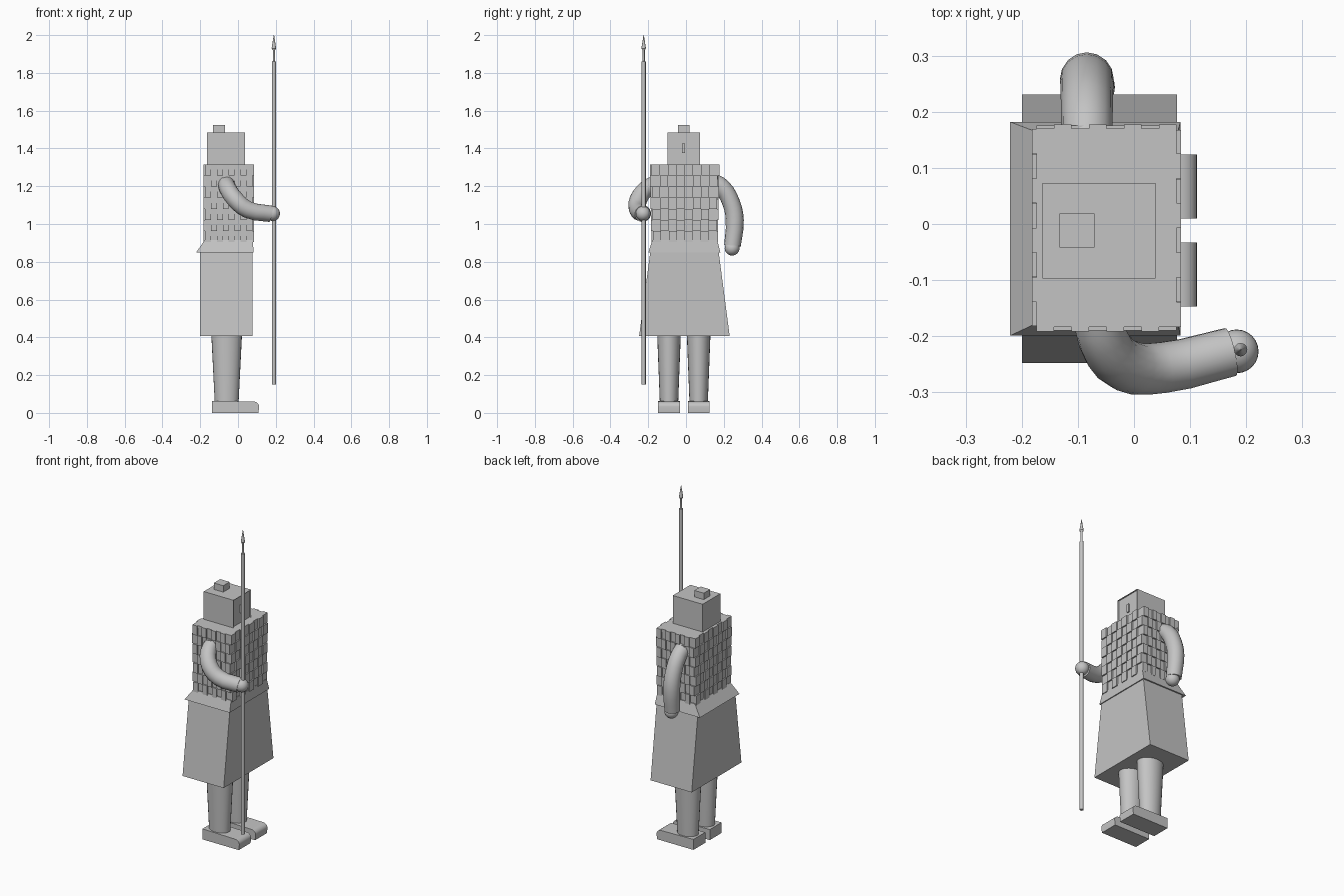
import bpy, bmesh, math
from mathutils import Vector

if "Cube" in bpy.data.objects:
    bpy.data.objects.remove(bpy.data.objects["Cube"])

clay = bpy.data.materials.new("grey clay")
clay.diffuse_color = (0.55, 0.55, 0.55, 1)
clay.use_nodes = True
clay.node_tree.nodes["Principled BSDF"].inputs["Base Color"].default_value = clay.diffuse_color


def finish(bm, name, smooth=False):
    bmesh.ops.recalc_face_normals(bm, faces=bm.faces)
    me = bpy.data.meshes.new(name)
    bm.to_mesh(me)
    bm.free()
    me.materials.append(clay)
    ob = bpy.data.objects.new(name, me)
    bpy.context.collection.objects.link(ob)
    if smooth:
        bpy.ops.object.select_all(action='DESELECT')
        ob.select_set(True)
        bpy.context.view_layer.objects.active = ob
        bpy.ops.object.shade_smooth_by_angle(angle=math.radians(35))
    return ob


def frustum(bm, low, high, z0, z1):
    """Tapered block; low and high are (x0, x1, y0, y1)."""
    rings = []
    for (x0, x1, y0, y1), z in ((low, z0), (high, z1)):
        rings.append([bm.verts.new((x, y, z)) for x, y in
                      ((x0, y0), (x1, y0), (x1, y1), (x0, y1))])
    a, b = rings
    faces = [bm.faces.new(a[::-1]), bm.faces.new(b)]
    for i in range(4):
        j = (i + 1) % 4
        faces.append(bm.faces.new((a[i], a[j], b[j], b[i])))
    return faces


def block(name, low, high, z0, z1):
    bm = bmesh.new()
    frustum(bm, low, high, z0, z1)
    return finish(bm, name)


def lathe(name, profile, x, y, sides, squash=1.0):
    """Stack of (radius, z) rings around a vertical axis, capped."""
    bm = bmesh.new()
    rings = [[bm.verts.new((x + r * math.cos(t), y + squash * r * math.sin(t), z))
              for t in (2 * math.pi * i / sides for i in range(sides))]
             for r, z in profile]
    for a, b in zip(rings, rings[1:]):
        for i in range(sides):
            j = (i + 1) % sides
            bm.faces.new((a[i], a[j], b[j], b[i]))
    bm.faces.new(rings[0][::-1])
    bm.faces.new(rings[-1])
    return finish(bm, name, True)


def tube(name, points):
    """Bent arm along a smooth path of (x, y, z, radius)."""
    cu = bpy.data.curves.new(name, 'CURVE')
    cu.dimensions = '3D'
    cu.bevel_depth = 1.0
    cu.bevel_resolution = 6
    cu.resolution_u = 3
    cu.use_fill_caps = True
    sp = cu.splines.new('BEZIER')
    sp.bezier_points.add(len(points) - 1)
    for bp, (x, y, z, r) in zip(sp.bezier_points, points):
        bp.co = (x, y, z)
        bp.radius = r
        bp.handle_left_type = bp.handle_right_type = 'AUTO'
    tmp = bpy.data.objects.new(name + "_path", cu)
    bpy.context.collection.objects.link(tmp)
    bpy.context.view_layer.update()
    me = bpy.data.meshes.new_from_object(
        tmp.evaluated_get(bpy.context.evaluated_depsgraph_get()))
    bpy.data.objects.remove(tmp)
    bm = bmesh.new()
    bm.from_mesh(me)
    bmesh.ops.remove_doubles(bm, verts=bm.verts, dist=1e-5)
    me.name = name + "_source"
    return finish(bm, name, True)


def ball(name, centre, r):
    bm = bmesh.new()
    bmesh.ops.create_uvsphere(bm, u_segments=24, v_segments=14, radius=r)
    bmesh.ops.translate(bm, verts=bm.verts, vec=centre)
    return finish(bm, name, True)


# feet with rounded toes, and tapered legs
for side, y in (("right", -0.09), ("left", 0.067)):
    lathe(side + "_leg", [(0.063, 0.055), (0.082, 0.43)], -0.06, y, 24, 0.77)
    outline = [(-0.137, 0), (0.108, 0)]
    outline += [(0.082 + 0.03 * math.cos(t), 0.033 + 0.027 * math.sin(t))
                for t in (math.radians(a) for a in range(0, 91, 15))]
    outline.append((-0.137, 0.064))
    bm = bmesh.new()
    base = bm.faces.new([bm.verts.new((x, y - 0.057, z)) for x, z in outline])
    out = bmesh.ops.extrude_face_region(bm, geom=[base])
    bmesh.ops.translate(bm, vec=(0, 0.114, 0),
                        verts=[v for v in out["geom"] if isinstance(v, bmesh.types.BMVert)])
    finish(bm, side + "_foot", True)

# robe skirt and the flared hem of the armour
block("skirt", (-0.2, 0.077, -0.248, 0.231), (-0.2, 0.077, -0.188, 0.172), 0.408, 0.86)
block("armour_hem", (-0.221, 0.083, -0.199, 0.182), (-0.176, 0.078, -0.178, 0.165), 0.85, 0.915)

# torso core, narrowing slightly downwards
Z0, Z1, ROWS, COLS = 0.905, 1.315, 7, 8
CX, CY, HX, OUT = -0.049, -0.007, 0.125, 0.008


def half_y(z):
    return 0.167 + 0.010 * (z - Z0) / (Z1 - Z0)


block("torso", (CX - HX, CX + HX, CY - half_y(Z0), CY + half_y(Z0)),
      (CX - HX, CX + HX, CY - half_y(Z1), CY + half_y(Z1)), Z0, Z1)

# armour plates: every second cell stands out, like a checkerboard
bm = bmesh.new()
dz = (Z1 - Z0) / ROWS
for row in range(ROWS):
    z1 = Z1 - row * dz
    z0 = z1 - dz
    hy = half_y(z0 + dz / 2)
    for col in range(COLS):
        odd = (row + col) % 2
        u0, u1 = col / COLS, (col + 1) / COLS
        xs = (CX - HX + 2 * HX * u0, CX - HX + 2 * HX * u1)
        ys = (CY + hy - 2 * hy * u1, CY + hy - 2 * hy * u0)
        if odd:
            cells = [(CX + HX - 0.004, CX + HX + OUT, *ys),
                     (*xs, CY + hy - 0.004, CY + hy + OUT)]
        else:
            cells = [(CX - HX - OUT, CX - HX + 0.004, *ys),
                     (*xs, CY - hy - OUT, CY - hy + 0.004)]
        for c in cells:
            frustum(bm, c, c, z0, z1)
finish(bm, "armour_plates")

# head with a recessed face, nose and hair knot
bm = bmesh.new()
h = (-0.163, 0.038, -0.097, 0.073)
front = frustum(bm, h, h, 1.305, 1.484)[3]
bmesh.ops.inset_individual(bm, faces=[front], thickness=0.018, depth=0)
bmesh.ops.translate(bm, verts=front.verts, vec=(-0.01, 0, 0))
finish(bm, "head")
n = (0.026, 0.036, -0.02, -0.004)
block("nose", n, n, 1.375, 1.425)
k = (-0.133, -0.07, -0.042, 0.019)
block("hair_knot", k, k, 1.48, 1.523)

# arms and hands
tube("right_arm", [(-0.063, -0.15, 1.218, 0.044), (-0.055, -0.205, 1.19, 0.045),
                   (-0.015, -0.252, 1.13, 0.047), (0.05, -0.256, 1.077, 0.046),
                   (0.172, -0.228, 1.054, 0.044)])
ball("right_hand", (0.183, -0.227, 1.055), 0.039)
tube("left_arm", [(-0.084, 0.14, 1.225, 0.045), (-0.084, 0.19, 1.195, 0.046),
                  (-0.084, 0.24, 1.11, 0.047), (-0.084, 0.258, 1.02, 0.048),
                  (-0.08, 0.246, 0.885, 0.044)])
ball("left_hand", (-0.073, 0.244, 0.872), 0.039)

# spear: shaft, thin neck and pointed tip
lathe("spear", [(0.011, 0.15), (0.011, 1.86), (0.006, 1.862), (0.006, 1.92),
                (0.012, 1.93), (0.001, 2.0)], 0.19, -0.224, 12)
